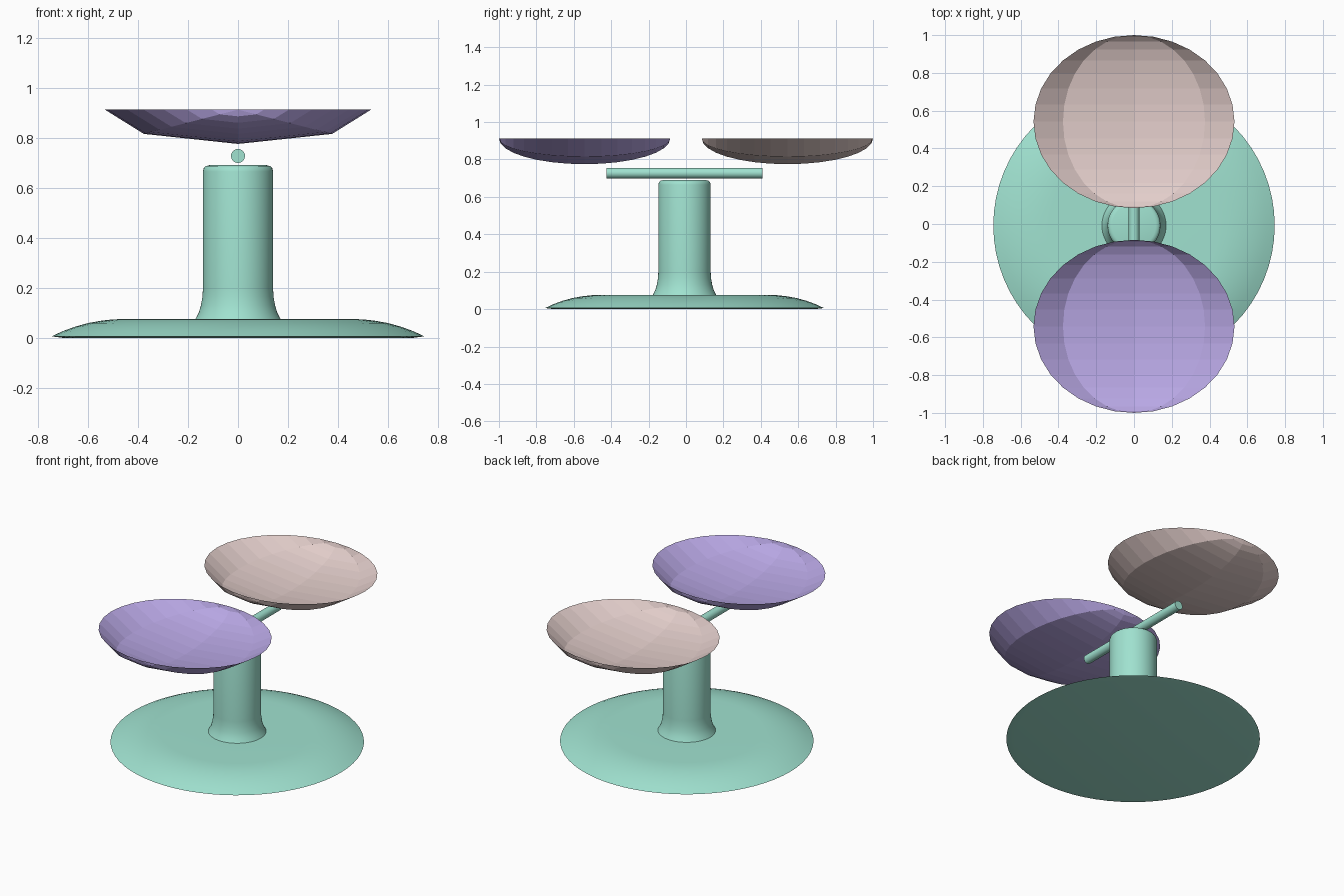
import bpy, bmesh, math
from mathutils import Matrix

if "Cube" in bpy.data.objects:
    bpy.data.objects.remove(bpy.data.objects["Cube"])

CY = -0.008  # stand centre in y


def material(name, rgb):
    m = bpy.data.materials.new(name)
    lin = [((c / 255 + 0.055) / 1.055) ** 2.4 for c in rgb]
    m.diffuse_color = (*lin, 1)
    m.use_nodes = True
    m.node_tree.nodes["Principled BSDF"].inputs["Base Color"].default_value = m.diffuse_color
    return m


mint = material("mint", (160, 226, 208))
purple = material("lavender", (184, 167, 228))
pink = material("pale_pink", (226, 205, 202))


def finish(name, bm, mat, smooth=True):
    me = bpy.data.meshes.new(name)
    bm.to_mesh(me)
    bm.free()
    me.materials.append(mat)
    ob = bpy.data.objects.new(name, me)
    bpy.context.collection.objects.link(ob)
    if smooth:
        bpy.ops.object.select_all(action='DESELECT')
        bpy.context.view_layer.objects.active = ob
        ob.select_set(True)
        bpy.ops.object.shade_smooth_by_angle(angle=math.radians(35))
    return ob


def lathe(name, profile, mat, segs=64):
    bm = bmesh.new()
    vs = [bm.verts.new((r, 0, z)) for r, z in profile]
    es = [bm.edges.new(p) for p in zip(vs, vs[1:])]
    bmesh.ops.spin(bm, geom=vs + es, cent=(0, 0, 0), axis=(0, 0, 1),
                   angle=2 * math.pi, steps=segs, use_duplicate=False)
    bmesh.ops.remove_doubles(bm, verts=bm.verts, dist=1e-4)
    bmesh.ops.recalc_face_normals(bm, faces=bm.faces)
    ob = finish(name, bm, mat)
    ob.location.y = CY
    return ob


# foot and column turned as one piece
lathe("base_and_column", [
    (0, 0), (0.70, 0), (0.745, 0.006), (0.70, 0.027), (0.65, 0.045),
    (0.60, 0.059), (0.55, 0.068), (0.50, 0.074), (0.45, 0.075), (0.17, 0.075),
    (0.157, 0.10), (0.148, 0.13), (0.142, 0.165), (0.14, 0.20),
    (0.14, 0.665), (0.137, 0.678), (0.129, 0.686), (0.115, 0.69), (0, 0.69)], mint)

# crossbar
bm = bmesh.new()
bmesh.ops.create_cone(bm, cap_ends=True, segments=32, radius1=0.028, radius2=0.028,
                      depth=0.835, matrix=Matrix.Translation((0, CY, 0.727))
                      @ Matrix.Rotation(math.pi / 2, 4, 'X'))
finish("crossbar", bm, mint)


# pans: open lower halves of eight-sided ellipsoids lying along y
def pan(name, y, mat):
    bm = bmesh.new()
    bmesh.ops.create_uvsphere(bm, u_segments=8, v_segments=16, radius=1,
                              matrix=Matrix.Rotation(math.pi / 2, 4, 'X'))
    top = [f for f in bm.faces if f.calc_center_median().z > 0]
    bmesh.ops.delete(bm, geom=top, context='FACES')
    bmesh.ops.scale(bm, vec=(0.532, 0.458, 0.137), verts=bm.verts)
    bmesh.ops.translate(bm, vec=(0, y, 0.912), verts=bm.verts)
    finish(name, bm, mat, smooth=False)


pan("front_pan", -0.542, purple)
pan("back_pan", 0.542, pink)
